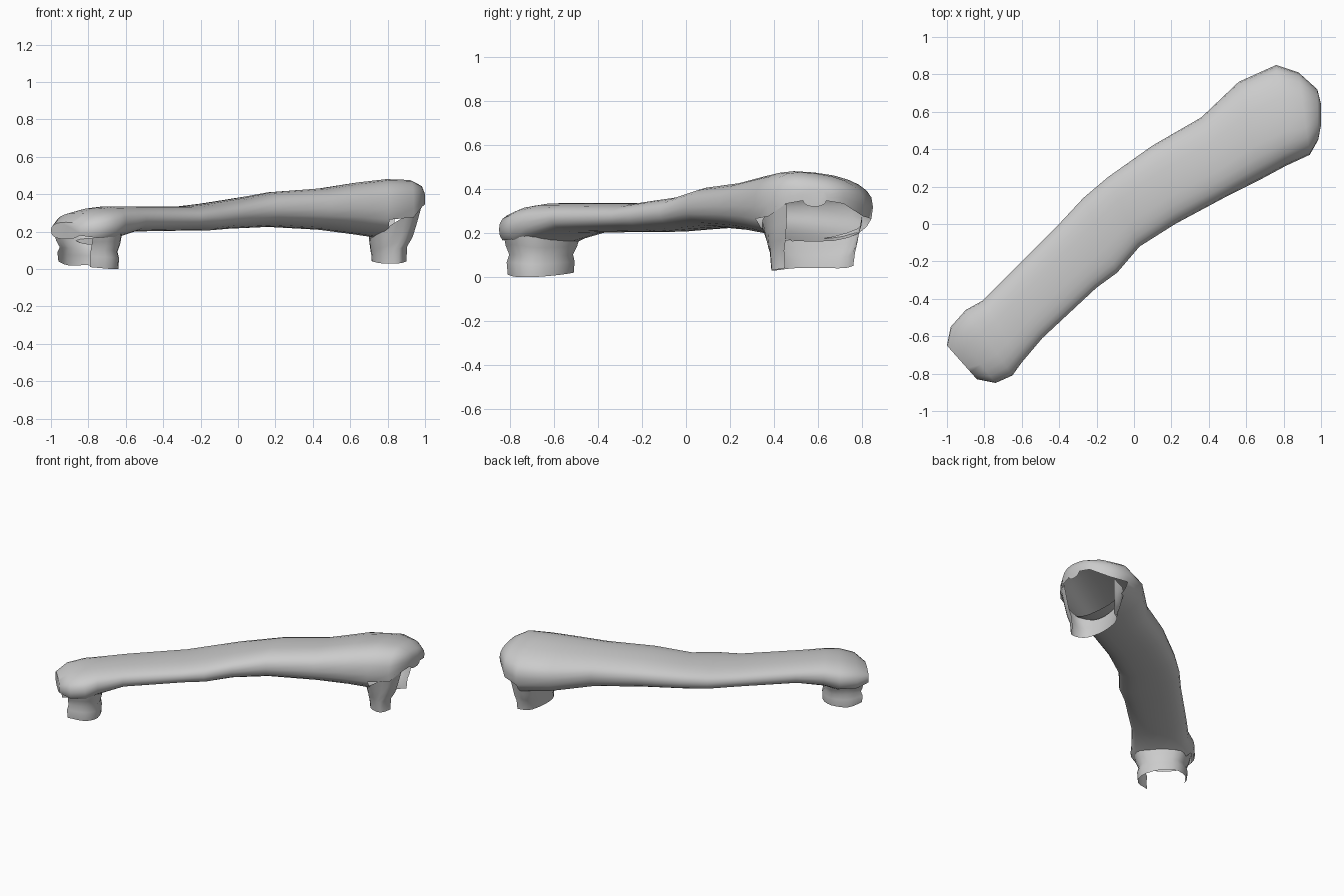
import bpy, bmesh, math
from mathutils import Vector

if "Cube" in bpy.data.objects:
    bpy.data.objects.remove(bpy.data.objects["Cube"])

# left edge x,y / right edge x,y / top z / bottom z / tilt of the upper side
STATIONS = [
    (-1.0, -.65, -.84, -.83, .25, .16, 0),
    (-.98, -.55, -.74, -.85, .30, .13, 0),
    (-.90, -.46, -.65, -.81, .325, .13, 0),
    (-.81, -.41, -.60, -.74, .335, .16, 0),
    (-.68, -.28, -.49, -.61, .335, .20, 0),
    (-.40, .00, -.20, -.34, .335, .205, 0),
    (-.27, .14, -.09, -.26, .35, .205, 0),
    (-.14, .25, .03, -.12, .37, .215, 0),
    (.10, .42, .22, .00, .41, .225, .01),
    (.36, .57, .50, .15, .43, .21, .015),
    (.56, .76, .68, .24, .46, .185, .02),
    (.76, .85, .81, .31, .475, .16, .03),
    (.88, .81, .94, .37, .47, .18, .03),
    (.98, .72, .985, .45, .44, .28, .015),
    (1.0, .64, 1.0, .53, .40, .32, 0),
]
N = 24


def spow(v, p):
    return math.copysign(abs(v) ** p, v)


def section(s):
    """Rounded cross-section between the two edge points."""
    lx, ly, rx, ry, top, bot, tilt = s
    pts = []
    for i in range(N):
        a = 2 * math.pi * i / N
        c, h = spow(math.cos(a), .8), spow(math.sin(a), .8)
        t = (1 + c) / 2
        z = (top + bot) / 2 + h * (top - bot) / 2 + tilt * c * max(h, 0)
        pts.append((lx + (rx - lx) * t, ly + (ry - ly) * t, z))
    return pts


def finish(bm, name):
    me = bpy.data.meshes.new(name)
    bm.to_mesh(me)
    bm.free()
    ob = bpy.data.objects.new(name, me)
    bpy.context.collection.objects.link(ob)
    bpy.context.view_layer.objects.active = ob
    ob.select_set(True)
    bpy.ops.object.shade_smooth_by_angle(angle=math.radians(50))
    ob.select_set(False)


# handle: lofted body with closed tips
bm = bmesh.new()
rows = [[bm.verts.new(p) for p in section(s)] for s in STATIONS]
hole = []
last = len(STATIONS) - 2
for k, (a, b) in enumerate(zip(rows, rows[1:])):
    for i in range(N):
        j = (i + 1) % N
        f = bm.faces.new((a[i], a[j], b[j], b[i]))
        # underside opened at both cups
        if (k <= 1 and 14 <= i <= 21) or (k >= last - 2 and 13 <= i <= 22):
            hole.append(f)
bm.faces.new(rows[0])
bm.faces.new(rows[-1])
bmesh.ops.recalc_face_normals(bm, faces=bm.faces)
bmesh.ops.delete(bm, geom=hole, context='FACES')
finish(bm, "handle")


def smooth_path(pts):
    """Catmull-Rom curve through the points."""
    p = [Vector(q) for q in pts]
    p = [2 * p[0] - p[1]] + p + [2 * p[-1] - p[-2]]
    path = []
    for i in range(1, len(p) - 2):
        for k in range(3):
            t = k / 3
            path.append(.5 * (2 * p[i] + (p[i + 1] - p[i - 1]) * t
                        + (2 * p[i - 1] - 5 * p[i] + 4 * p[i + 1] - p[i + 2]) * t ** 2
                        + (3 * p[i] - p[i - 1] - 3 * p[i + 1] + p[i + 2]) * t ** 3))
    return path + [p[-2]]


# cups: C-shaped walls from the handle's underside, open towards the tip
def cup(name, top, bottom, levels):
    hi, lo = smooth_path(top), smooth_path(bottom)
    mid = sum(lo, Vector()) / len(lo)
    bm = bmesh.new()
    rings = []
    for t, mix, pinch in levels:
        ring = []
        for u, v in zip(hi, lo):
            q = u.lerp(v, mix)
            q = mid + (q - mid) * pinch
            q.z = u.z + (v.z - u.z) * t
            ring.append(bm.verts.new(q))
        rings.append(ring)
    for a, b in zip(rings, rings[1:]):
        for i in range(len(a) - 1):
            bm.faces.new((a[i], a[i + 1], b[i + 1], b[i]))
    bmesh.ops.recalc_face_normals(bm, faces=bm.faces)
    if sum((f.calc_center_median() - mid).xy.dot(f.normal.xy) for f in bm.faces) < 0:
        bmesh.ops.reverse_faces(bm, faces=bm.faces)
    finish(bm, name)


cup("small_cup",
    [(-.985, -.61, .20), (-.92, -.52, .21), (-.81, -.48, .19), (-.69, -.56, .19),
     (-.62, -.68, .19), (-.66, -.79, .21), (-.77, -.83, .20)],
    [(-.96, -.63, .04), (-.91, -.55, .02), (-.80, -.51, .02), (-.69, -.57, .01),
     (-.64, -.68, .0), (-.68, -.77, .0), (-.79, -.81, .01)],
    [(0, 0, 1), (.3, .5, 1), (.52, .9, .95), (.7, 1, 1.03), (1, 1, 1)])
cup("large_cup",
    [(.98, .46, .33), (.94, .385, .31), (.81, .345, .23), (.72, .44, .17),
     (.70, .60, .17), (.74, .78, .22), (.84, .80, .28)],
    [(.90, .45, .04), (.86, .39, .03), (.77, .41, .03), (.72, .50, .04),
     (.72, .62, .04), (.75, .72, .04), (.81, .76, .05)],
    [(0, 0, 1), (.3, .3, 1), (.55, .6, 1.01), (.72, 1, 1.04), (1, 1, 1)])
